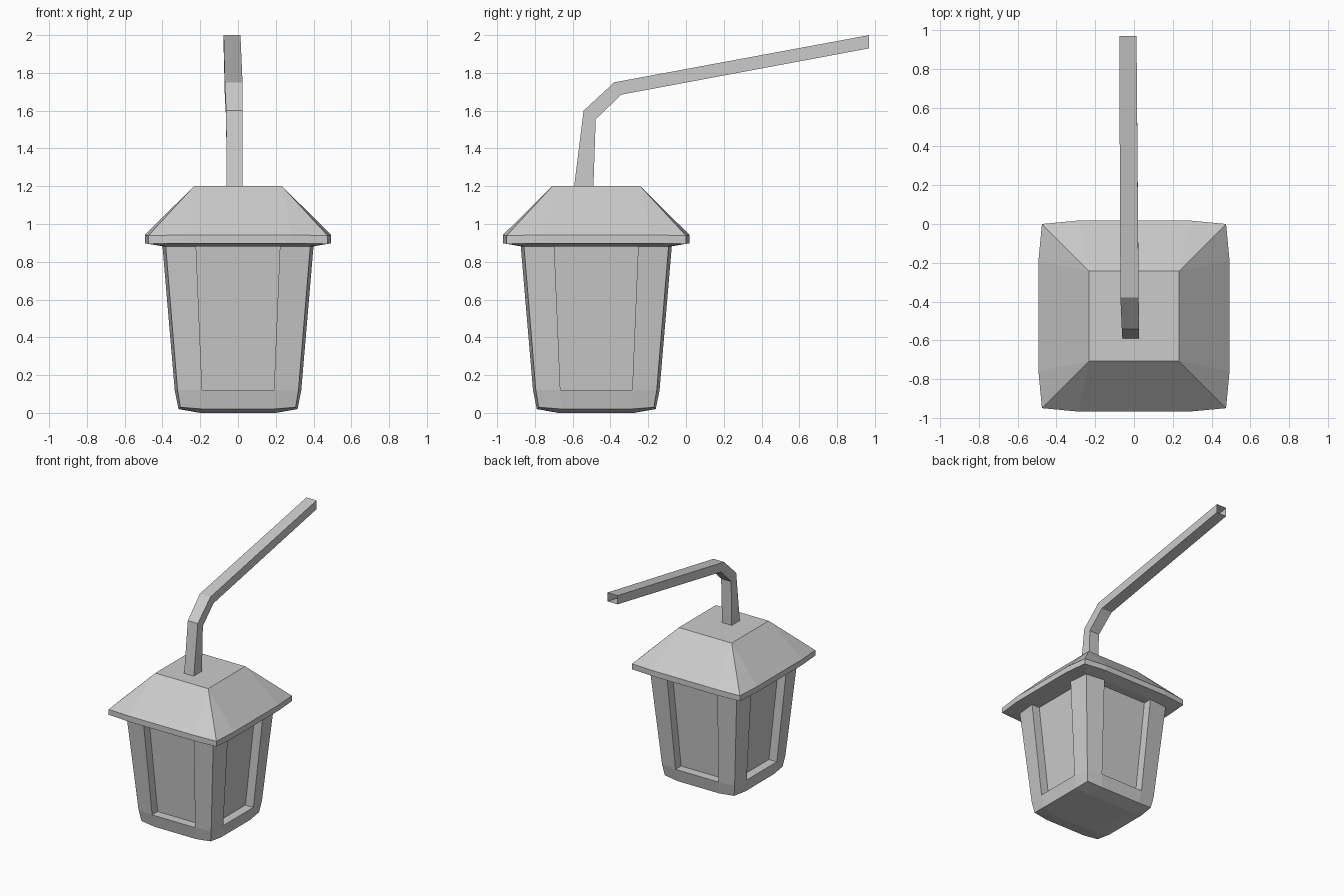
import bpy, bmesh
from mathutils import Vector

cube = bpy.data.objects.get("Cube")
if cube:
    bpy.data.objects.remove(cube, do_unlink=True)

grey = bpy.data.materials.new("grey metal")
grey.use_nodes = True
colour = (0.6, 0.6, 0.6, 1)
grey.diffuse_color = colour
grey.node_tree.nodes["Principled BSDF"].inputs["Base Color"].default_value = colour

CENTRE = Vector((0, -0.475, 0))


def finish(bm, name, location=(0, 0, 0)):
    bmesh.ops.recalc_face_normals(bm, faces=bm.faces[:])
    mesh = bpy.data.meshes.new(name)
    bm.to_mesh(mesh)
    bm.free()
    mesh.materials.append(grey)
    obj = bpy.data.objects.new(name, mesh)
    obj.location = location
    bpy.context.collection.objects.link(obj)
    return obj


def turn(x, y, k):
    for _ in range(k):
        x, y = -y, x
    return x, y


def ring(bm, mid, half, corner, z_mid, z_corner):
    """Bulged square of 12 points: two mid points and a corner per side."""
    pts = []
    for k in range(4):
        for x, y, z in ((mid, -half, z_mid), (mid, half, z_mid), (corner, corner, z_corner)):
            pts.append(bm.verts.new((*turn(x, y, k), z)))
    return pts


def square(bm, size, z):
    return [bm.verts.new((*turn(size, size, k), z)) for k in range(4)]


def bridge(bm, low, high):
    n = len(low)
    return [bm.faces.new((low[i], low[(i + 1) % n], high[(i + 1) % n], high[i]))
            for i in range(n)]


def cap(bm, outer, inner):
    """Join a 12 point ring to a square and close the square."""
    for k in range(4):
        a, b, c, d = (outer[(3 * k + i) % 12] for i in range(4))
        bm.faces.new((a, b, inner[k], inner[k - 1]))
        bm.faces.new((b, c, inner[k]))
        bm.faces.new((c, d, inner[k]))
    bm.faces.new(inner)


# Tapered lantern body with four recessed panes
bm = bmesh.new()
base = ring(bm, 0.315, 0.18, 0.305, 0.02, 0.03)
sill = ring(bm, 0.335, 0.19, 0.32, 0.12, 0.12)
top = ring(bm, 0.4, 0.222, 0.383, 0.885, 0.885)
cap(bm, base, square(bm, 0.2, 0))
bridge(bm, base, sill)
panes = bridge(bm, sill, top)[::3]
for k, pane in enumerate(panes):
    new = bmesh.ops.extrude_discrete_faces(bm, faces=[pane])["faces"][0]
    bmesh.ops.translate(bm, verts=new.verts[:], vec=(*turn(-0.07, 0, k), 0))
finish(bm, "lantern_body", CENTRE)

# Hipped roof with a thin rim
bm = bmesh.new()
soffit = ring(bm, 0.4, 0.222, 0.383, 0.882, 0.882)
rim_low = ring(bm, 0.493, 0.285, 0.475, 0.898, 0.895)
rim_high = ring(bm, 0.493, 0.285, 0.475, 0.943, 0.938)
bm.faces.new(soffit)
bridge(bm, soffit, rim_low)
bridge(bm, rim_low, rim_high)
cap(bm, rim_high, square(bm, 0.233, 1.2))
finish(bm, "roof", CENTRE)

# Bent square tube, open at its far end:
# left x, right x, outer (y, z), inner (y, z)
sections = [
    (-0.06, 0.025, (-0.592, 1.2), (-0.49, 1.2)),
    (-0.063, 0.025, (-0.542, 1.6), (-0.478, 1.555)),
    (-0.07, 0.024, (-0.38, 1.75), (-0.342, 1.685)),
    (-0.076, 0.013, (0.97, 2.0), (0.97, 1.93)),
]
bm = bmesh.new()
loops = []
for left, right, outer, inner in sections:
    loops.append([bm.verts.new(p) for p in
                  ((left, *outer), (right, *outer), (right, *inner), (left, *inner))])
for low, high in zip(loops, loops[1:]):
    bridge(bm, low, high)
finish(bm, "bent_arm")
